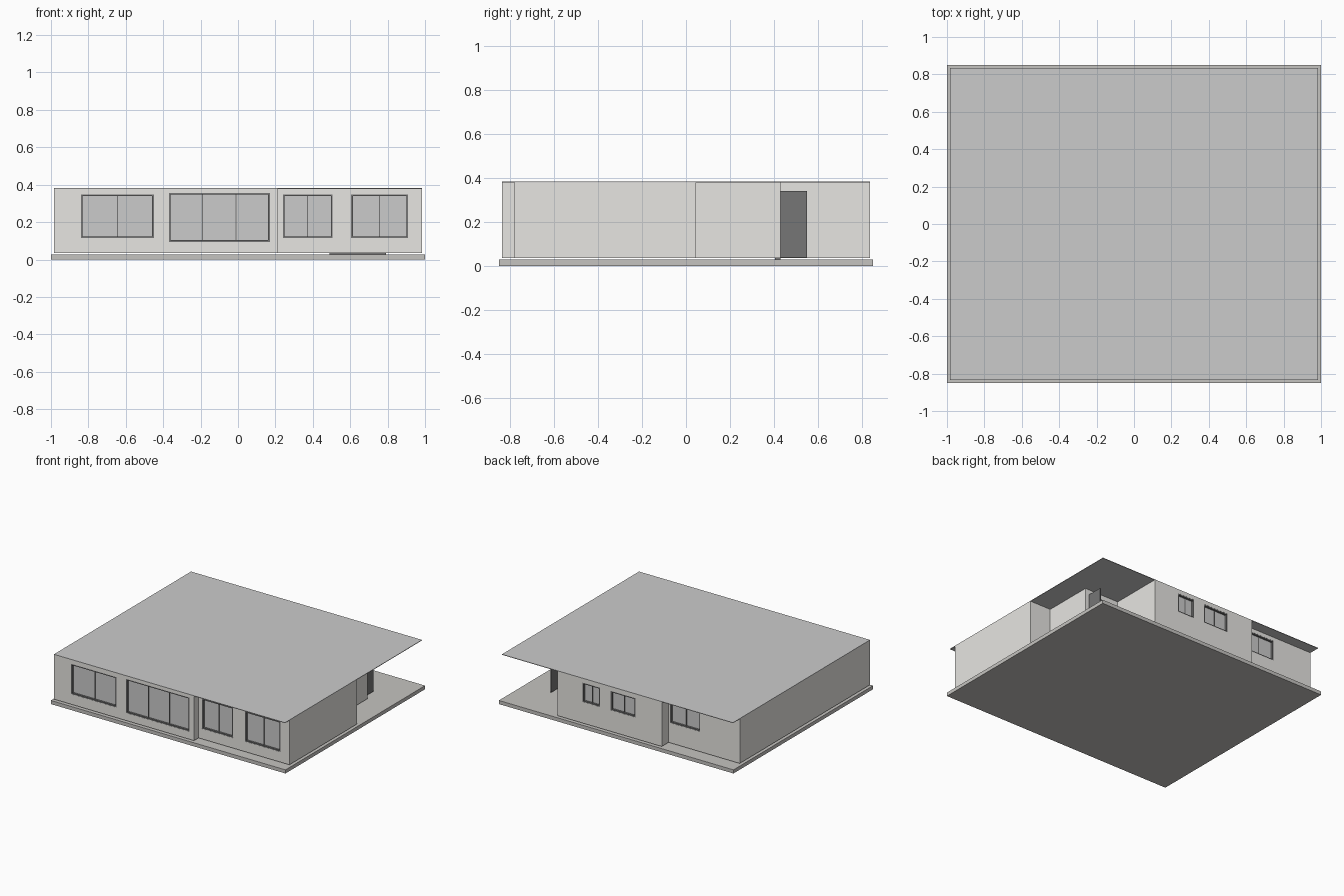
import bpy, bmesh
from mathutils import Matrix, Vector

if "Cube" in bpy.data.objects:
    bpy.data.objects.remove(bpy.data.objects["Cube"])


def material(name, r, g, b):
    m = bpy.data.materials.new(name)
    m.diffuse_color = (r, g, b, 1)
    m.use_nodes = True
    m.node_tree.nodes["Principled BSDF"].inputs["Base Color"].default_value = m.diffuse_color
    return m


PLASTER = material("plaster", 0.80, 0.79, 0.76)
CONCRETE = material("concrete", 0.56, 0.55, 0.53)
ROOFING = material("roofing", 0.62, 0.62, 0.62)
GLASS = material("glass", 0.62, 0.62, 0.62)
DARK = material("dark_trim", 0.18, 0.18, 0.18)


def make_object(name, bm, mat=None):
    mesh = bpy.data.meshes.new(name)
    bm.to_mesh(mesh)
    bm.free()
    ob = bpy.data.objects.new(name, mesh)
    bpy.context.collection.objects.link(ob)
    if mat:
        mesh.materials.append(mat)
    return ob


def add_box(bm, x0, x1, y0, y1, z0, z1):
    centre = Vector((x0 + x1, y0 + y1, z0 + z1)) / 2
    size = Matrix.Diagonal((abs(x1 - x0), abs(y1 - y0), abs(z1 - z0), 1))
    bmesh.ops.create_cube(bm, size=1, matrix=Matrix.Translation(centre) @ size)


def box(name, mat, *bounds):
    bm = bmesh.new()
    add_box(bm, *bounds)
    return make_object(name, bm, mat)


SLAB_TOP, WALL_BASE, WALL_TOP, THICK = 0.028, 0.036, 0.378, 0.03

# Ground slab and flat roof
box("floor_slab", CONCRETE, -1, 1, -0.85, 0.85, 0, SLAB_TOP)
box("flat_roof", ROOFING, -0.985, 0.985, -0.835, 0.835, WALL_TOP, 0.382)

# Outer walls: stepped footprint with a back right porch recess
footprint = [(-0.985, -0.835), (0.21, -0.835), (0.21, -0.78), (0.985, -0.78),
             (0.985, 0.045), (0.805, 0.045), (0.805, 0.43), (0.51, 0.43),
             (0.51, 0.835), (-0.378, 0.835), (-0.378, 0.752), (-0.985, 0.752)]
bm = bmesh.new()
low = [bm.verts.new((x, y, WALL_BASE)) for x, y in footprint]
high = [bm.verts.new((x, y, WALL_TOP)) for x, y in footprint]
for i in range(len(footprint)):
    j = (i + 1) % len(footprint)
    bm.faces.new((low[i], low[j], high[j], high[i]))
walls = make_object("outer_walls", bm, PLASTER)
solid = walls.modifiers.new("thickness", 'SOLIDIFY')
solid.thickness = THICK
solid.offset = -1
solid.use_even_offset = True

# Windows: name, x range, z range, wall y, inward direction, panes
windows = [
    ("front_window_left", -0.84, -0.45, 0.115, 0.348, -0.835, 1, 2),
    ("front_window_wide", -0.37, 0.17, 0.095, 0.357, -0.835, 1, 3),
    ("front_window_middle", 0.24, 0.505, 0.115, 0.348, -0.78, 1, 2),
    ("front_window_right", 0.605, 0.91, 0.115, 0.348, -0.78, 1, 2),
    ("back_window_small", 0.15, 0.297, 0.20, 0.348, 0.835, -1, 2),
    ("back_window_middle", -0.155, 0.058, 0.20, 0.348, 0.835, -1, 2),
    ("back_window_recessed", -0.648, -0.39, 0.19, 0.348, 0.752, -1, 2),
]
cut = bmesh.new()
BAR = 0.009
for name, x0, x1, z0, z1, y, d, panes in windows:
    add_box(cut, x0, x1, y - 0.01 * d, y + (THICK + 0.01) * d, z0, z1)
    ya, yb = y + 0.001 * d, y + 0.024 * d
    frame = bmesh.new()
    add_box(frame, x0, x1, ya, yb, z0, z0 + BAR)
    add_box(frame, x0, x1, ya, yb, z1 - BAR, z1)
    add_box(frame, x0, x0 + BAR, ya, yb, z0, z1)
    add_box(frame, x1 - BAR, x1, ya, yb, z0, z1)
    for k in range(1, panes):
        xm = x0 + (x1 - x0) * k / panes
        add_box(frame, xm - 0.003, xm + 0.003, y + 0.012 * d, yb, z0, z1)
    make_object(name + "_frame", frame, DARK)
    box(name + "_glass", GLASS, x0, x1, y + 0.016 * d, y + 0.02 * d, z0, z1)

# Doorway opening in the porch, then cut all openings
add_box(cut, 0.65, 0.772, 0.39, 0.44, 0.03, 0.34)
cutter = make_object("opening_cutter", cut)
cutter.hide_render = True
boolean = walls.modifiers.new("openings", 'BOOLEAN')
boolean.operation = 'DIFFERENCE'
boolean.solver = 'EXACT'
boolean.object = cutter
bpy.context.view_layer.objects.active = walls
walls.select_set(True)
for mod in list(walls.modifiers):
    bpy.ops.object.modifier_apply(modifier=mod.name)
bpy.data.objects.remove(cutter)

# Open door leaf and threshold
box("open_door", DARK, 0.764, 0.772, 0.43, 0.55, 0.038, 0.34)
box("door_threshold", DARK, 0.49, 0.79, 0.405, 0.43, SLAB_TOP, WALL_BASE)
